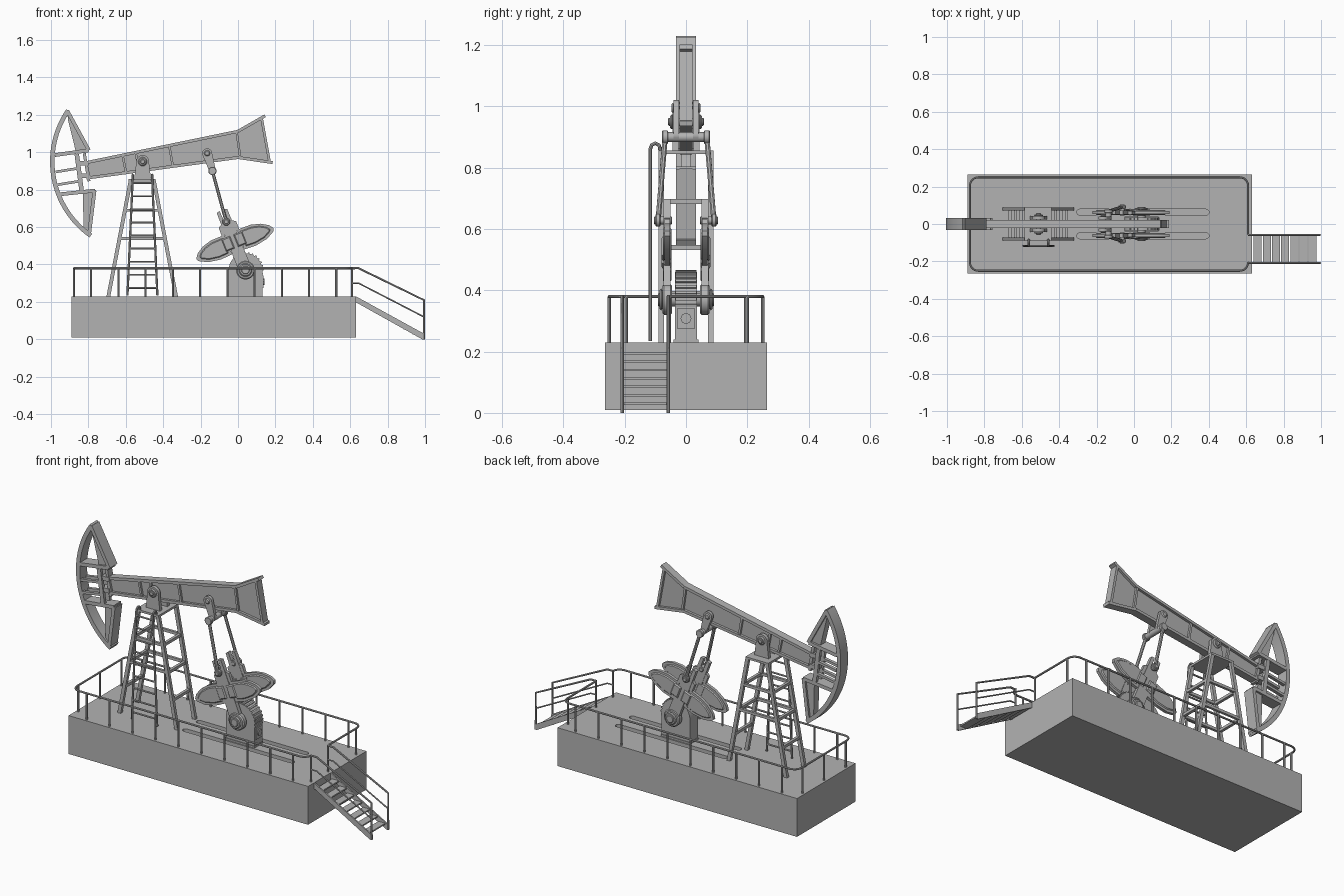
import bpy, bmesh
from math import cos, sin, radians
from mathutils import Vector as V

if "Cube" in bpy.data.objects:
    bpy.data.objects.remove(bpy.data.objects["Cube"])

steel = bpy.data.materials.new("dark_grey")
steel.diffuse_color = (0.45, 0.45, 0.45, 1)
steel.use_nodes = True
steel.node_tree.nodes["Principled BSDF"].inputs["Base Color"].default_value = steel.diffuse_color


def finish(name, bm):
    bmesh.ops.recalc_face_normals(bm, faces=bm.faces)
    me = bpy.data.meshes.new(name)
    bm.to_mesh(me)
    bm.free()
    ob = bpy.data.objects.new(name, me)
    me.materials.append(steel)
    bpy.context.collection.objects.link(ob)
    return ob


def prism(name, pts, lo, hi, axis='y', bevel=0):
    """Extrude an outline: (x,z) along y, or (x,y) along z; optionally bevel the rims."""
    bm = bmesh.new()
    put = (lambda p, h: (p[0], h, p[1])) if axis == 'y' else (lambda p, h: (p[0], p[1], h))
    a = [bm.verts.new(put(p, lo)) for p in pts]
    b = [bm.verts.new(put(p, hi)) for p in pts]
    caps = [bm.faces.new(a), bm.faces.new(b)]
    n = len(pts)
    for i in range(n):
        bm.faces.new((a[i], a[(i + 1) % n], b[(i + 1) % n], b[i]))
    if bevel:
        rim = [e for f in caps for e in f.edges]
        bmesh.ops.bevel(bm, geom=rim, offset=bevel, segments=1, affect='EDGES')
    return finish(name, bm)


def box(name, x0, x1, y0, y1, z0, z1):
    return prism(name, [(x0, z0), (x1, z0), (x1, z1), (x0, z1)], y0, y1)


def bar(name, a, b, w, t):
    """Rectangular bar from a to b: w along y (or x for y-bars), t across."""
    a, b = V(a), V(b)
    d = (b - a).normalized()
    side = V((0, 1, 0)) if abs(d.y) < 0.9 else V((1, 0, 0))
    u = (side - d * side.dot(d)).normalized() * w / 2
    v = d.cross(u).normalized() * t / 2
    bm = bmesh.new()
    rings = [[bm.verts.new(p + s * u + q * v) for s, q in ((1, 1), (-1, 1), (-1, -1), (1, -1))] for p in (a, b)]
    for r in rings:
        bm.faces.new(r)
    for i in range(4):
        j = (i + 1) % 4
        bm.faces.new((rings[0][i], rings[0][j], rings[1][j], rings[1][i]))
    return finish(name, bm)


def tube(name, pts, r=0.0055):
    cu = bpy.data.curves.new(name, 'CURVE')
    cu.dimensions = '3D'
    cu.bevel_depth, cu.bevel_resolution, cu.use_fill_caps = r, 2, True
    cu.materials.append(steel)
    sp = cu.splines.new('POLY')
    sp.points.add(len(pts) - 1)
    for p, q in zip(sp.points, pts):
        p.co = (*q, 1)
    bpy.context.collection.objects.link(bpy.data.objects.new(name, cu))


def arc(cx, cz, r, a0, a1, n):
    return [(cx + r * cos(radians(a0 + (a1 - a0) * i / n)), cz + r * sin(radians(a0 + (a1 - a0) * i / n)))
            for i in range(n + 1)]


def disc(name, x, z, r, y0, y1, n=24, bevel=0.003):
    return prism(name, arc(x, z, r, 0, 360, n)[:-1], y0, y1, bevel=bevel)


# Plinth with two slots that clear the cranks
base = box("base", -0.89, 0.63, -0.265, 0.265, 0.01, 0.23)
for s in (-1, 1):
    slot = arc(0.385, 0.063 * s, 0.016, -90, 90, 8) + arc(-0.29, 0.063 * s, 0.016, 90, 270, 8)
    cut = prism("slot_cutter", slot, 0.06, 0.3, 'z')
    cut.hide_render = True
    m = base.modifiers.new("slot", 'BOOLEAN')
    m.operation, m.object, m.solver = 'DIFFERENCE', cut, 'EXACT'
    bpy.context.view_layer.objects.active = base
    bpy.ops.object.modifier_apply(modifier="slot")
    bpy.data.objects.remove(cut)

# Guard rail, open at the stairs
R, X0, X1, Y = 0.045, -0.877, 0.61, 0.25
loop = [(X1, -0.055)] + arc(X1 - R, Y - R, R, 0, 90, 6) + arc(X0 + R, Y - R, R, 90, 180, 6) \
    + arc(X0 + R, R - Y, R, 180, 270, 6) + arc(X1 - R, R - Y, R, 270, 360, 6)
tube("guard_rail", [(x, y, 0.38) for x, y in loop + [(X1, -0.208)]])
posts = [(-0.785 + 0.1456 * i, y) for i in range(10) for y in (-Y, Y)]
posts += [(X0, y) for y in (-0.195, 0, 0.195)] + [(X1, y) for y in (-0.208, -0.055, 0.2)]
for x, y in posts:
    tube("rail_post", [(x, y, 0.225), (x, y, 0.38)])

# Stairs
for y in (-0.208, -0.058):
    prism("stair_stringer", [(0.63, 0.23), (0.63, 0.198), (0.985, 0.0), (0.998, 0.0), (0.998, 0.028)], y - 0.004, y + 0.004)
    tube("stair_handrail", [(X1, y, 0.38), (0.645, y, 0.38), (0.994, y, 0.21), (0.994, y, 0.0)])
    tube("stair_midrail", [(X1, y, 0.30), (0.645, y, 0.30), (0.994, y, 0.12)], 0.004)
for i in range(7):
    x, z = 0.64 + 0.049 * i, 0.195 - 0.0275 * i
    box("stair_tread", x, x + 0.043, -0.207, -0.059, z - 0.004, z + 0.004)

# Tower: four legs, cross members, top plate
LX = lambda z, s: -0.512 + s * (0.18 - 0.118 * (z - 0.235) / 0.615)
for s in (-1, 1):
    for y in (-0.08, 0.08):
        bar("tower_leg", (LX(0.228, s), y, 0.228), (LX(0.85, s), y, 0.85), 0.018, 0.02)
    for z in (0.39, 0.54, 0.69):
        bar("tower_end_brace", (LX(z, s), -0.08, z), (LX(z, s), 0.08, z), 0.016, 0.016)
for y in (-0.08, 0.08):
    for z in (0.54, 0.69):
        bar("tower_side_brace", (LX(z, -1), y, z), (LX(z, 1), y, z), 0.014, 0.016)
box("tower_top", -0.585, -0.44, -0.09, 0.09, 0.845, 0.857)

# Ladder hooked over the tower top
for s in (-1, 1):
    xb, xt = -0.511 + s * 0.08, -0.511 + s * 0.052
    tube("ladder_stile", [(xb, -0.117, 0.235), (xt, -0.117, 0.86), (xt, -0.112, 0.874), (xt, -0.1, 0.88),
                          (xt, -0.088, 0.874), (xt, -0.083, 0.85)], 0.006)
for i in range(9):
    z = 0.275 + 0.07 * i
    h = 0.08 - 0.028 * (z - 0.235) / 0.625
    tube("ladder_rung", [(-0.511 - h, -0.117, z), (-0.511 + h, -0.117, z)], 0.005)

# Saddle bearing
PX, PZ = -0.51, 0.95
for s in (-1, 1):
    prism("saddle_bracket", [(PX - 0.045, 0.855), (PX + 0.045, 0.855)] + arc(PX, PZ, 0.035, -10, 190, 14),
          s * 0.024, s * 0.044)
    disc("saddle_cap", PX, PZ, 0.024, s * 0.04, s * 0.052, bevel=0.005)
disc("saddle_shaft", PX, PZ, 0.013, -0.058, 0.058)

# Walking beam: web, flanges, stiffeners
top = [(-0.81, 0.945), (0.0, 1.112), (0.145, 1.195)]
bot = [(-0.81, 0.862), (0.0, 0.972), (0.185, 0.945)]
prism("beam_web", top[:2] + [(0.125, 1.175), (0.165, 0.955)] + bot[1::-1], -0.008, 0.008)
for line in (top, bot):
    for a, b in zip(line, line[1:]):
        bar("beam_flange", (a[0], 0, a[1]), (b[0], 0, b[1]), 0.044, 0.016)
for x in (-0.805, -0.61, -0.54, -0.36, 0.0):
    f = (x + 0.81) / 0.81
    zt, zb = 0.945 + 0.167 * f, 0.862 + 0.11 * f
    bar("beam_stiffener", (x - 0.008, 0, zt), (x + 0.012, 0, zb), 0.04, 0.012)
bar("beam_tail_plate", (0.127, 0, 1.178), (0.168, 0, 0.952), 0.044, 0.014)

# Horse head: curved face carrying two open frames
prism("head_face", arc(PX, PZ, 0.495, 145.5, 235, 32) + arc(PX, PZ, 0.471, 235, 145.5, 32), -0.033, 0.033)
prism("head_upper_plate", [(-0.915, 1.225), (-0.795, 1.015), (-0.865, 0.995), (-0.908, 1.17)], -0.022, 0.022)
prism("head_lower_plate", [(-0.76, 0.798), (-0.798, 0.55), (-0.825, 0.585), (-0.83, 0.785)], -0.022, 0.022)
for a, b in (((-0.913, 1.222), (-0.797, 1.01)), ((-0.98, 0.985), (-0.80, 1.01)),
             ((-0.955, 0.775), (-0.765, 0.795)), ((-0.767, 0.795), (-0.797, 0.555))):
    bar("head_frame", (a[0], 0, a[1]), (b[0], 0, b[1]), 0.066, 0.02)
for s in (-0.024, 0.024):
    bar("head_upright", (-0.862, s, 0.99), (-0.835, s, 0.785), 0.018, 0.024)
    for z in (0.905, 0.835):
        bar("head_rung", (-0.975, s, z - 0.01), (-0.85, s, z + 0.01), 0.018, 0.014)
for z in (0.94, 0.875):
    box("head_hinge", -0.85, -0.80, -0.026, 0.026, z - 0.012, z + 0.012)
bar("head_hinge_pin", (-0.822, 0, 0.995), (-0.797, 0, 0.845), 0.04, 0.016)

# Equaliser bearing and crossbar under the beam
for s in (-1, 1):
    prism("tail_bearing", arc(-0.165, 0.995, 0.026, 20, 200, 12) + arc(-0.137, 0.905, 0.018, 200, 380, 8),
          s * 0.023, s * 0.04)
    disc("tail_bearing_cap", -0.165, 0.995, 0.016, s * 0.038, s * 0.048, bevel=0.005)
disc("equaliser_bar", -0.137, 0.9, 0.016, -0.076, 0.076)

# Gearbox with shallow cooling ribs
HX, HZ = 0.04, 0.37
prism("gearbox", [(-0.05, 0.228), (0.13, 0.228)] + arc(HX, HZ, 0.09, 0, 180, 20), -0.036, 0.036)
for i in range(12):
    a = radians(-12 + 13 * i)
    c, d = V((HX, 0, HZ)), V((cos(a), 0, sin(a)))
    bar("gearbox_rib", c + d * 0.07, c + d * 0.096, 0.07, 0.009)
box("gearbox_foot", -0.052, 0.132, -0.04, 0.04, 0.228, 0.24)
box("input_flange", 0.125, 0.136, -0.03, 0.03, 0.275, 0.34)
tube("input_shaft", [(0.13, 0, 0.308), (0.142, 0, 0.308)], 0.018)
disc("crank_shaft", HX, HZ, 0.022, -0.092, 0.092)

# Cranks, counterweights, pitman arms on both sides
N, D = V((0.93, 0.37)), V((-0.37, 0.93))
P = lambda n, t: tuple(V((HX, HZ)) + N * n + D * t)
arm = [(0.035, 0.03), (0.03, 0.34), (0.012, 0.345), (0.01, 0.295), (-0.01, 0.295), (-0.012, 0.345),
       (-0.03, 0.34), (-0.035, 0.03)]
wing = [(0.035, -0.06), (0.10, -0.064), (0.17, -0.052), (0.215, -0.028), (0.222, -0.012), (0.205, 0.012),
        (0.165, 0.036), (0.115, 0.05), (0.035, 0.052)]
for s in (-1, 1):
    prism("crank_arm", [P(*q) for q in arm], s * 0.05, s * 0.073)
    disc("crank_hub", HX, HZ, 0.05, s * 0.045, s * 0.077, 32, 0.006)
    disc("crank_hub_ring", HX, HZ, 0.036, s * 0.076, s * 0.086, 32, 0.006)
    for k in (-1, 1):
        prism("counterweight", [P(k * n, t + 0.165) for n, t in wing], s * 0.053, s * 0.07)
        prism("counterweight_panel", [P(k * (0.115 + (n - 0.115) * 0.82), t * 0.78 + 0.164) for n, t in wing],
              s * 0.048, s * 0.075, bevel=0.006)
        prism("weight_clamp", [P(k * a, b) for a, b in ((0.01, 0.13), (0.06, 0.13), (0.06, 0.2), (0.01, 0.2))],
              s * 0.048, s * 0.08, bevel=0.006)
        prism("crank_lug", [P(k * a, b) for a, b in ((0.028, 0.215), (0.05, 0.215), (0.05, 0.262), (0.028, 0.275))],
              s * 0.052, s * 0.07)
    px, pz = P(0, 0.278)
    disc("crank_pin", px, pz, 0.013, s * 0.045, s * 0.105)
    disc("pitman_foot", px, pz, 0.021, s * 0.083, s * 0.099)
    tube("pitman_arm", [(-0.137, s * 0.068, 0.9), (px, s * 0.091, pz)], 0.009)
    disc("pitman_top", -0.137, 0.9, 0.022, s * 0.058, s * 0.078)

# Rails and rods become meshes; round parts smooth, edges sharp
bpy.ops.object.select_all(action='SELECT')
bpy.context.view_layer.objects.active = next(o for o in bpy.context.scene.objects if o.type == 'CURVE')
bpy.ops.object.convert(target='MESH')
bpy.ops.object.shade_smooth_by_angle(angle=radians(32))
